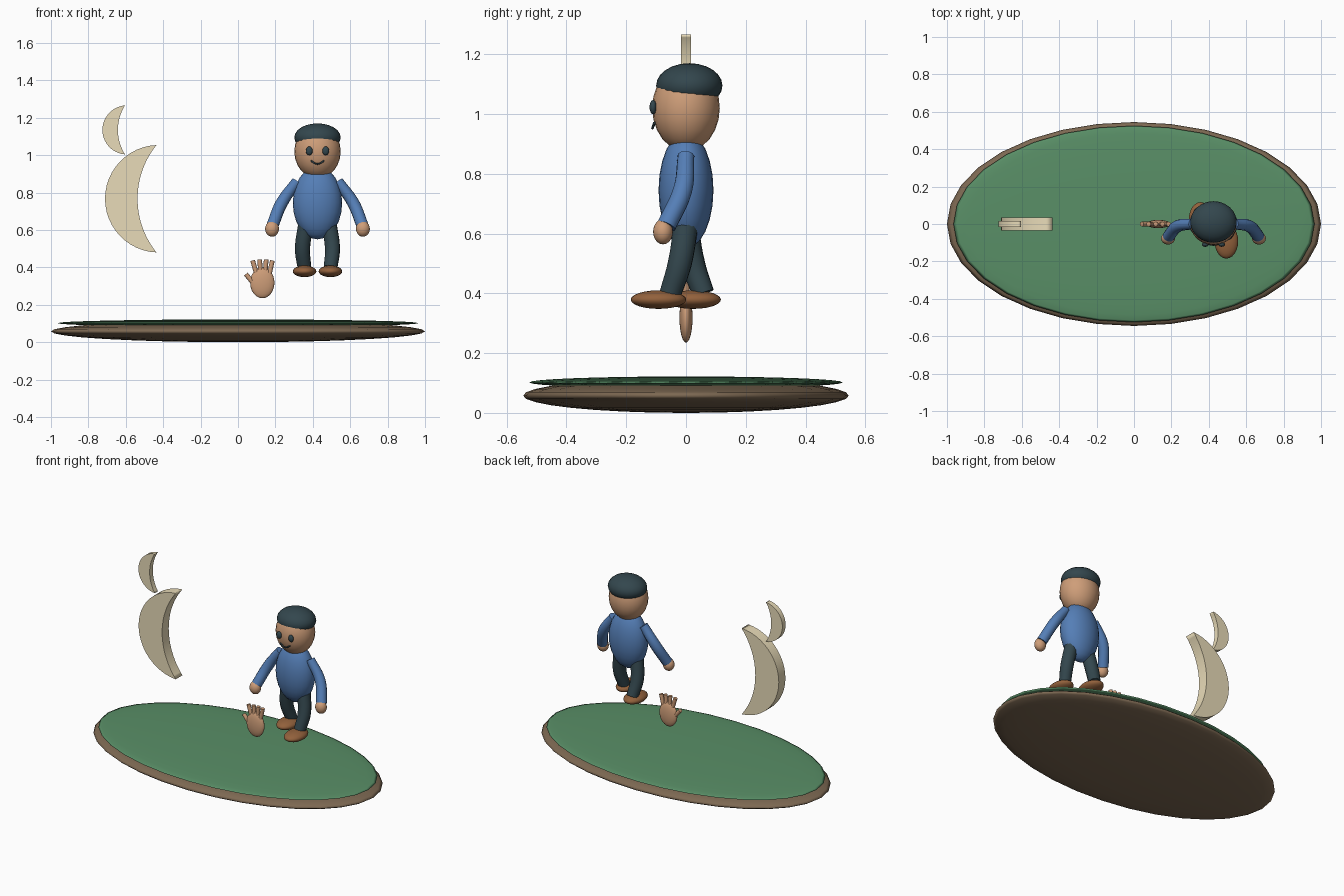
import bpy
import math

if "Cube" in bpy.data.objects:
    bpy.data.objects.remove(bpy.data.objects["Cube"])


def mat(name, rgb):
    m = bpy.data.materials.new(name)
    m.diffuse_color = (*rgb, 1)
    m.use_nodes = True
    m.node_tree.nodes["Principled BSDF"].inputs["Base Color"].default_value = m.diffuse_color
    return m


GREEN = mat("grass", (0.10, 0.275, 0.135))
BROWN = mat("soil", (0.205, 0.14, 0.085))
CREAM = mat("cream", (0.81, 0.71, 0.48))
SKIN = mat("skin", (0.62, 0.34, 0.19))
BLUE = mat("blue_cloth", (0.09, 0.21, 0.47))
DARK = mat("dark_cloth", (0.033, 0.062, 0.075))
SHOE = mat("leather", (0.29, 0.12, 0.045))


def finish(ob, name, m, angle=40):
    ob.name = name
    ob.data.materials.clear()
    ob.data.materials.append(m)
    bpy.ops.object.select_all(action='DESELECT')
    ob.select_set(True)
    bpy.context.view_layer.objects.active = ob
    bpy.ops.object.shade_smooth_by_angle(angle=math.radians(angle))
    return ob


def ball(name, loc, radii, m, seg=24, rings=12):
    bpy.ops.mesh.primitive_uv_sphere_add(segments=seg, ring_count=rings, radius=1, location=loc)
    ob = bpy.context.object
    ob.scale = radii
    bpy.ops.object.transform_apply(location=False, rotation=False, scale=True)
    return finish(ob, name, m, 180)


def tube(name, pts, r, m, taper=None):
    """Round tube through points, smoothed by automatic handles."""
    cu = bpy.data.curves.new(name, 'CURVE')
    cu.dimensions = '3D'
    cu.bevel_depth = r
    cu.bevel_resolution = 4
    cu.resolution_u = 6
    cu.use_fill_caps = True
    sp = cu.splines.new('BEZIER')
    sp.bezier_points.add(len(pts) - 1)
    for i, (bp, p) in enumerate(zip(sp.bezier_points, pts)):
        bp.co = p
        bp.handle_left_type = bp.handle_right_type = 'AUTO'
        bp.radius = taper[i] if taper else 1
    ob = bpy.data.objects.new(name, cu)
    bpy.context.collection.objects.link(ob)
    bpy.ops.object.select_all(action='DESELECT')
    ob.select_set(True)
    bpy.context.view_layer.objects.active = ob
    bpy.ops.object.convert(target='MESH')
    return finish(bpy.context.object, name, m)


def arc(tip_x, zc, half, sagitta, n):
    """Points of an arc bulging to -x, from the top tip to the bottom tip."""
    r = (half * half + sagitta * sagitta) / (2 * sagitta)
    cx = tip_x - sagitta + r
    a = math.atan2(half, r - sagitta)
    return [(cx - r * math.cos(t), zc + r * math.sin(t))
            for t in (a - 2 * a * i / n for i in range(n + 1))]


def crescent(name, tip_x, zc, half, outer, inner, depth, n=24):
    o = arc(tip_x, zc, half, outer, n)
    i = arc(tip_x, zc, half, inner, n)
    verts, faces = [], []
    for y in (-depth, depth):
        verts += [(x, y, z) for x, z in o + i]
    k, s = n + 1, 2 * (n + 1)
    for j in range(n):
        faces += [(j, j + 1, k + j + 1, k + j),
                  (s + j, s + k + j, s + k + j + 1, s + j + 1),
                  (j, s + j, s + j + 1, j + 1),
                  (k + j, k + j + 1, s + k + j + 1, s + k + j)]
    me = bpy.data.meshes.new(name)
    me.from_pydata(verts, [], faces)
    ob = bpy.data.objects.new(name, me)
    bpy.context.collection.objects.link(ob)
    finish(ob, name, CREAM)
    # weld the pointed tips and even out the normals
    bpy.ops.object.mode_set(mode='EDIT')
    bpy.ops.mesh.select_all(action='SELECT')
    bpy.ops.mesh.remove_doubles(threshold=0.0005)
    bpy.ops.mesh.normals_make_consistent(inside=False)
    bpy.ops.object.mode_set(mode='OBJECT')


# oval island
ball("island_soil", (0, 0, 0.058), (1.0, 0.545, 0.058), BROWN, 32, 16)
ball("island_grass", (0, 0, 0.102), (0.965, 0.525, 0.020), GREEN, 32, 16)

# two crescents
crescent("large_crescent", -0.436, 0.767, 0.287, 0.275, 0.101, 0.035)
crescent("small_crescent", -0.604, 1.135, 0.131, 0.121, 0.038, 0.017)

# loose hand
ball("loose_palm", (0.13, 0, 0.318), (0.065, 0.022, 0.083), SKIN)
digits = [((0.103, 0.352), (0.078, 0.437)), ((0.121, 0.36), (0.116, 0.442)),
          ((0.144, 0.36), (0.151, 0.442)), ((0.165, 0.352), (0.184, 0.437)),
          ((0.095, 0.300), (0.042, 0.364))]
for i, (a, b) in enumerate(digits):
    tube(f"loose_finger_{i + 1}", [(a[0], 0, a[1]), (b[0], 0, b[1])], 0.0125, SKIN)

# figure: head, hair, torso
CX = 0.425
ball("head", (CX, 0, 1.02), (0.124, 0.113, 0.145), SKIN)
ball("hair", (CX, 0.011, 1.095), (0.124, 0.111, 0.075), DARK)
ball("torso", (CX, 0, 0.745), (0.132, 0.092, 0.195), BLUE)
tube("mouth", [(CX - 0.036, -0.106, 0.970), (CX, -0.112, 0.953), (CX + 0.036, -0.106, 0.970)],
     0.0045, DARK)

# paired parts
for s, side in ((-1, "left"), (1, "right")):
    ball(f"{side}_eye", (CX + s * 0.044, -0.110, 1.023), (0.018, 0.012, 0.024), DARK, 16, 8)
    tube(f"{side}_arm", [(CX + s * 0.110, 0, 0.86), (CX + s * 0.192, -0.012, 0.743),
                         (CX + s * 0.240, -0.066, 0.625)], 0.033, BLUE, (0.85, 1, 1))
    ball(f"{side}_hand", (CX + s * 0.243, -0.077, 0.606), (0.037, 0.033, 0.042), SKIN)
    # striding legs: one forward, one back
    ankle = -0.052 if s > 0 else 0.058
    tube(f"{side}_leg", [(CX + s * 0.062, 0, 0.63), (CX + s * 0.080, ankle * 0.4, 0.50),
                         (CX + s * 0.070, ankle, 0.40)], 0.042, DARK, (1.0, 0.97, 0.88))
    ball(f"{side}_shoe", (CX + s * 0.069, -0.092 if s > 0 else 0.024, 0.379),
         (0.063, 0.093, 0.031), SHOE)
